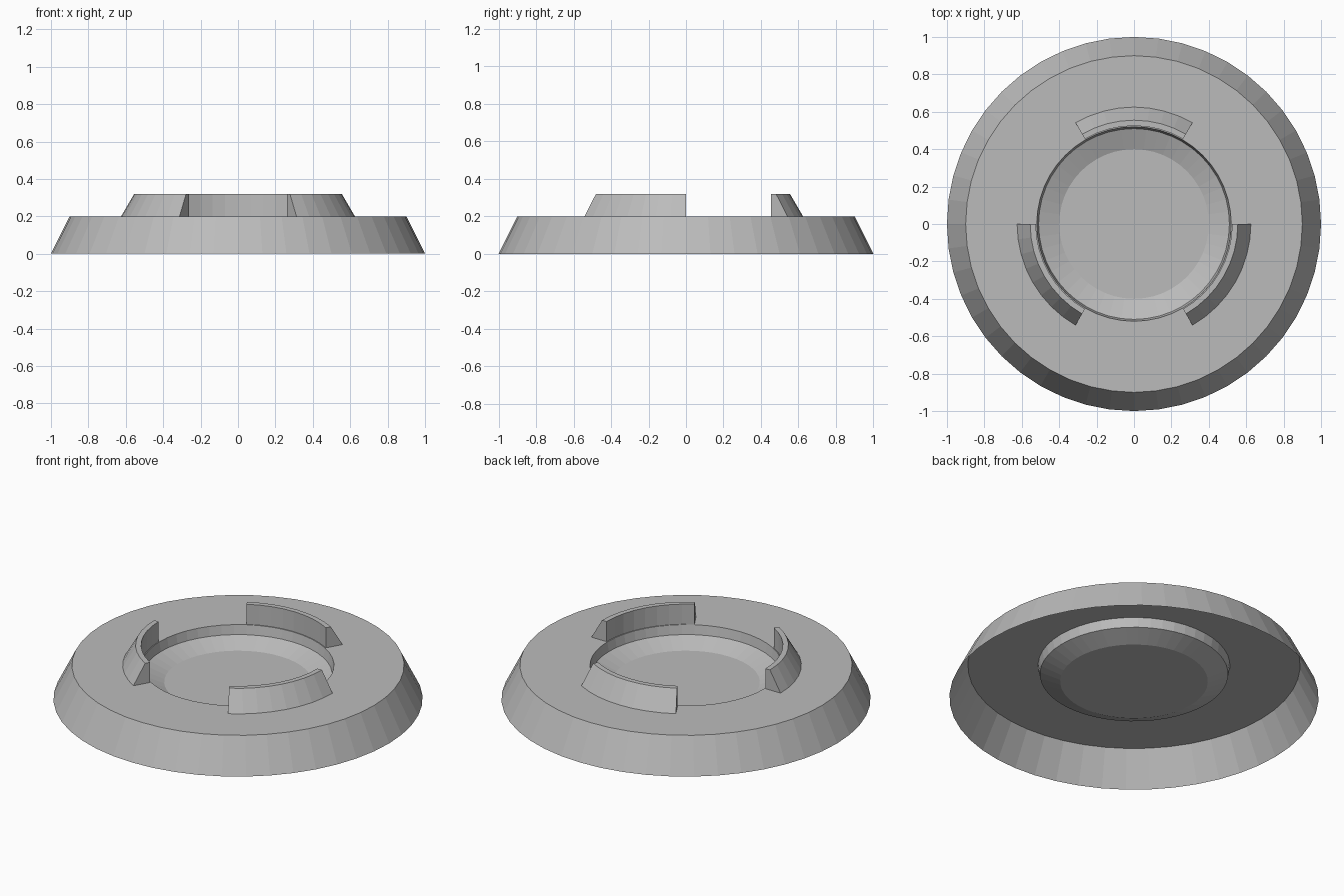
import bpy, bmesh
from math import cos, sin, radians

cube = bpy.data.objects.get("Cube")
if cube:
    bpy.data.objects.remove(cube)

grey = bpy.data.materials.new("plain_grey")
grey.use_nodes = True
colour = (0.5, 0.5, 0.5, 1)
grey.diffuse_color = colour
grey.node_tree.nodes["Principled BSDF"].inputs["Base Color"].default_value = colour

SEGMENTS = 48
STEP = 360 / SEGMENTS


def make_object(name, bm):
    mesh = bpy.data.meshes.new(name)
    bm.to_mesh(mesh)
    bm.free()
    mesh.materials.append(grey)
    obj = bpy.data.objects.new(name, mesh)
    bpy.context.collection.objects.link(obj)
    return obj


def sweep(bm, profile, start, steps):
    """Sweep (radius, height) points around z; return the rings of vertices."""
    full = steps == SEGMENTS
    rings = []
    for i in range(steps if full else steps + 1):
        a = radians(start + i * STEP)
        rings.append([bm.verts.new((r * cos(a), r * sin(a), z)) for r, z in profile])
    for i in range(steps):
        a, b = rings[i], rings[(i + 1) % len(rings)]
        for j in range(len(profile) - 1):
            bm.faces.new((a[j], b[j], b[j + 1], a[j + 1]))
    return rings


# Thin open shell: sloped skirt, flat top and sunken dish
bm = bmesh.new()
rings = sweep(bm, [(1, 0), (0.9, 0.2), (0.52, 0.2), (0.51, 0.145), (0.4, 0.1)], 0, SEGMENTS)
bm.faces.new([ring[-1] for ring in rings])
make_object("base_shell", bm)

# Three wedge-shaped retaining clips around the dish
for name, start in (("back_clip", 60), ("right_clip", 180), ("left_clip", 300)):
    bm = bmesh.new()
    rings = sweep(bm, [(0.625, 0.2), (0.555, 0.32), (0.525, 0.32), (0.525, 0.2)], start, 8)
    bm.faces.new(rings[0])
    bm.faces.new(rings[-1][::-1])
    make_object(name, bm)
